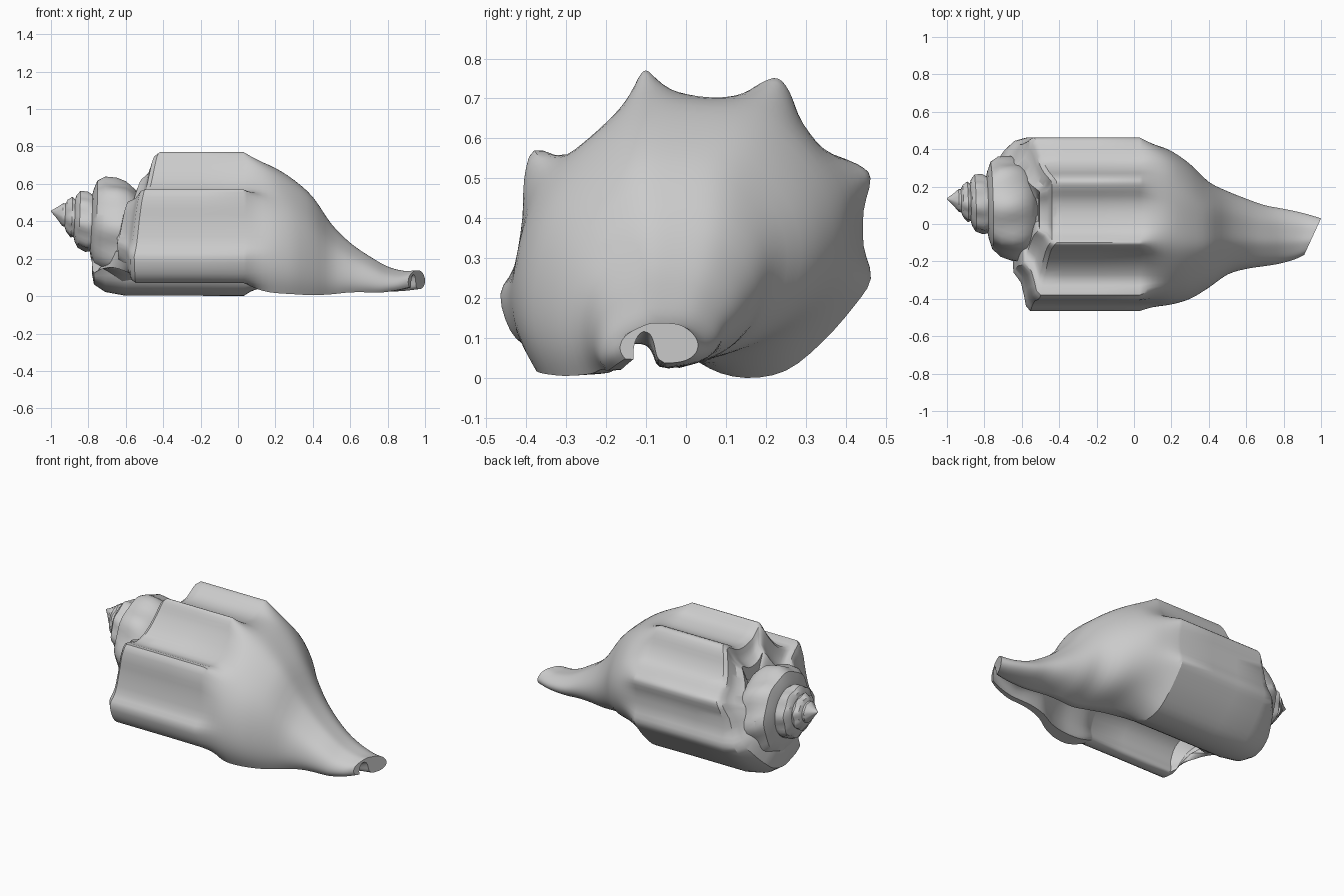
import bpy, math
from mathutils import Vector

cube = bpy.data.objects.get("Cube")
if cube:
    bpy.data.objects.remove(cube)

shell_grey = bpy.data.materials.new("shell grey")
shell_grey.use_nodes = True
tint = (0.6, 0.6, 0.6, 1)
shell_grey.diffuse_color = tint
shell_grey.node_tree.nodes["Principled BSDF"].inputs["Base Color"].default_value = tint


def lerp(a, b, t):
    return a + (b - a) * t


def clamp(t):
    return max(0, min(1, t))


def spline(points, steps, closed):
    """Smooth curve through the points, with the given steps per span."""
    pts = [Vector(p) for p in points]
    count = len(pts)
    pick = (lambda i: pts[i % count]) if closed else (lambda i: pts[max(0, min(count - 1, i))])
    result = []
    for i in range(count if closed else count - 1):
        a, b, c, d = (pick(i + k) for k in (-1, 0, 1, 2))
        for s in range(steps):
            t = s / steps
            result.append(b + (c - a) * t / 2 + (a * 2 - b * 5 + c * 4 - d) * t * t / 2
                          + (b * 3 - a - c * 3 + d) * t ** 3 / 2)
    return result if closed else result + [pts[-1]]


def sample(values, t):
    """Piecewise linear lookup, t from zero to one."""
    place = t * (len(values) - 1)
    i = min(int(place), len(values) - 2)
    return lerp(values[i], values[i + 1], place - i)


def loft(name, rings):
    """Skin a list of equal closed rings and cap both ends."""
    size = len(rings[0])
    verts = [v for ring in rings for v in ring]
    faces = [tuple(range(size)), tuple(range(len(verts) - size, len(verts)))]
    for r in range(len(rings) - 1):
        for i in range(size):
            j = (i + 1) % size
            faces.append((r * size + i, r * size + j, (r + 1) * size + j, (r + 1) * size + i))
    mesh = bpy.data.meshes.new(name)
    mesh.from_pydata(verts, [], faces)
    mesh.materials.append(shell_grey)
    obj = bpy.data.objects.new(name, mesh)
    bpy.context.collection.objects.link(obj)
    bpy.ops.object.select_all(action="DESELECT")
    obj.select_set(True)
    bpy.context.view_layer.objects.active = obj
    bpy.ops.object.mode_set(mode="EDIT")
    bpy.ops.mesh.select_all(action="SELECT")
    bpy.ops.mesh.normals_make_consistent(inside=False)
    bpy.ops.object.mode_set(mode="OBJECT")
    bpy.ops.object.shade_smooth_by_angle(angle=math.radians(32))


# Body cross-section (y, z): outer wall from lip over the knobs to the column
outer = [(-.34, .075), (-.39, .075), (-.44, .12), (-.465, .21), (-.43, .28), (-.41, .40),
         (-.405, .50), (-.38, .57), (-.30, .555), (-.22, .60), (-.155, .68), (-.12, .75),
         (-.10, .77), (-.075, .75), (-.03, .715), (.06, .695), (.13, .705), (.19, .74),
         (.23, .75), (.26, .715), (.29, .64), (.34, .575), (.43, .535), (.462, .50),
         (.445, .42), (.445, .33), (.463, .25), (.42, .18), (.34, .09), (.25, .02),
         (.15, .002), (.06, .025)]
# Aperture wall from the column back to the lip
inner = [(.0, .08), (-.04, .19), (-.10, .27), (-.21, .29), (-.30, .24), (-.335, .16), (-.325, .10)]
STEPS = 3
knobby = spline(outer + inner, STEPS, True)
outer_count = (len(outer) - 1) * STEPS + 1

# Rounded section: lip drops to the ground and the knobs relax away
rounded = []
for p in knobby:
    drop = clamp((-.16 - p.x) * 8) * clamp((.3 - p.y) * 5)
    rounded.append(p - Vector((.03, .08)) * drop)
for i in range(outer_count, len(rounded)):
    # Keep the aperture clear of the relaxed outer wall
    rounded[i].x = lerp(rounded[i].x, -.1, .3)
for _ in range(40):
    middle = [(rounded[i - 1] + rounded[i + 1]) / 2 for i in range(1, outer_count - 1)]
    rounded[1:outer_count - 1] = middle


def unit_box(section):
    low = [min(p[k] for p in section) for k in (0, 1)]
    high = [max(p[k] for p in section) for k in (0, 1)]
    return [Vector([(p[k] - low[k]) / (high[k] - low[k]) for k in (0, 1)]) for p in section]


unit_knobby, unit_rounded = unit_box(knobby), unit_box(rounded)

# Front taper: x, lowest y, highest y, lowest z, highest z
taper = [(.03, -.465, .463, .0, .77), (.10, -.445, .435, .01, .735), (.2, -.43, .39, .015, .685),
         (.3, -.40, .32, .01, .62), (.4, -.34, .225, .005, .53), (.5, -.27, .175, .01, .385),
         (.6, -.24, .135, .02, .285), (.7, -.225, .10, .02, .215), (.8, -.21, .08, .015, .16),
         (.9, -.19, .055, .015, .135), (.975, -.165, .03, .02, .138)]


def taper_ring(station):
    """Section fitted to a station box, its knobs fading and its mouth slanting."""
    x, y0, y1, z0, z1 = station
    knob = clamp(1 - (x - .03) / .2) ** 2
    slant = clamp((x - .75) / .225)
    ring = []
    for i, (k, r) in enumerate(zip(unit_knobby, unit_rounded)):
        p = r.lerp(k, knob)
        # The canal hollows out toward its mouth
        height = p.y * (1 + .75 * slant) if i >= outer_count else p.y
        lip_lift = .03 * slant * (1 - p.x) * (1 - p.y)
        ring.append(Vector((x + slant * (p.x * .09 - .065), lerp(y0, y1, p.x),
                            lerp(z0, z1, height) + lip_lift)))
    return ring


# Shoulder line: each angle of the whorl ends at its own x, following the spiral
shoulder = [-.56, -.57, -.53, -.48, -.43, -.43, -.43, -.50, -.58, -.61, -.64, -.64, -.58, -.55]
axis = Vector((.08, .40))


def shoulder_ring(scale, step, low_step):
    """Section shrunk toward the axis, steeply on top and gently underneath."""
    ring = []
    closing = clamp((1 - scale) * 5)
    column, lip = knobby[outer_count - 1], knobby[0]
    for i, p in enumerate(knobby):
        t = i / len(knobby)
        if i >= outer_count:
            along = (i - outer_count + 1) / (len(knobby) - outer_count + 1)
            p = p.lerp(column.lerp(lip, along), closing)
        under = clamp((t - .6) * 8) * clamp((.97 - t) * 8)
        q = axis + (p - axis) * scale
        ring.append(Vector((sample(shoulder, t) - lerp(step, low_step, under), q.x, q.y)))
    return ring


body_rings = [shoulder_ring(*s) for s in
              ((.35, .08, .14), (.62, .075, .14), (.72, .035, .14), (.85, .018, .13),
               (.95, .008, .07), (1, -.015, -.04))]
body_rings += [[Vector((x, p.x, p.y)) for p in knobby] for x in (-.38, -.2)]
body_rings += [taper_ring(s) for s in spline(taper, 3, False)]
loft("body_whorl", body_rings)

# Spire: x, radius and knob strength for each stepped whorl
whorls = [(-.52, .19, .0), (-.56, .245, .02), (-.61, .268, .04), (-.66, .268, .05), (-.72, .258, .04),
          (-.762, .23, .02), (-.78, .18, .0), (-.785, .152, .0), (-.81, .155, .05), (-.85, .148, .04),
          (-.868, .125, .0), (-.875, .10, .0), (-.89, .105, .06), (-.915, .085, .02), (-.925, .062, .0),
          (-.938, .06, .03), (-.97, .028, .0), (-1, .003, .0)]
SIDES = 48
spire_rings = []
for x, radius, strength in whorls:
    along = (x + .6) / -.4
    mid_y, mid_z = lerp(.075, .135, along), lerp(.335, .455, along)
    ring = []
    for i in range(SIDES):
        a = math.tau * i / SIDES
        r = radius * (1 + strength * math.cos(8 * a + x * 9))
        # Whorls lean a little so that they wind around the axis
        lean = .05 * radius * math.sin(a - .5)
        ring.append((x + lean, mid_y + r * math.cos(a), mid_z + r * math.sin(a)))
    spire_rings.append(ring)
loft("spire", spire_rings)
